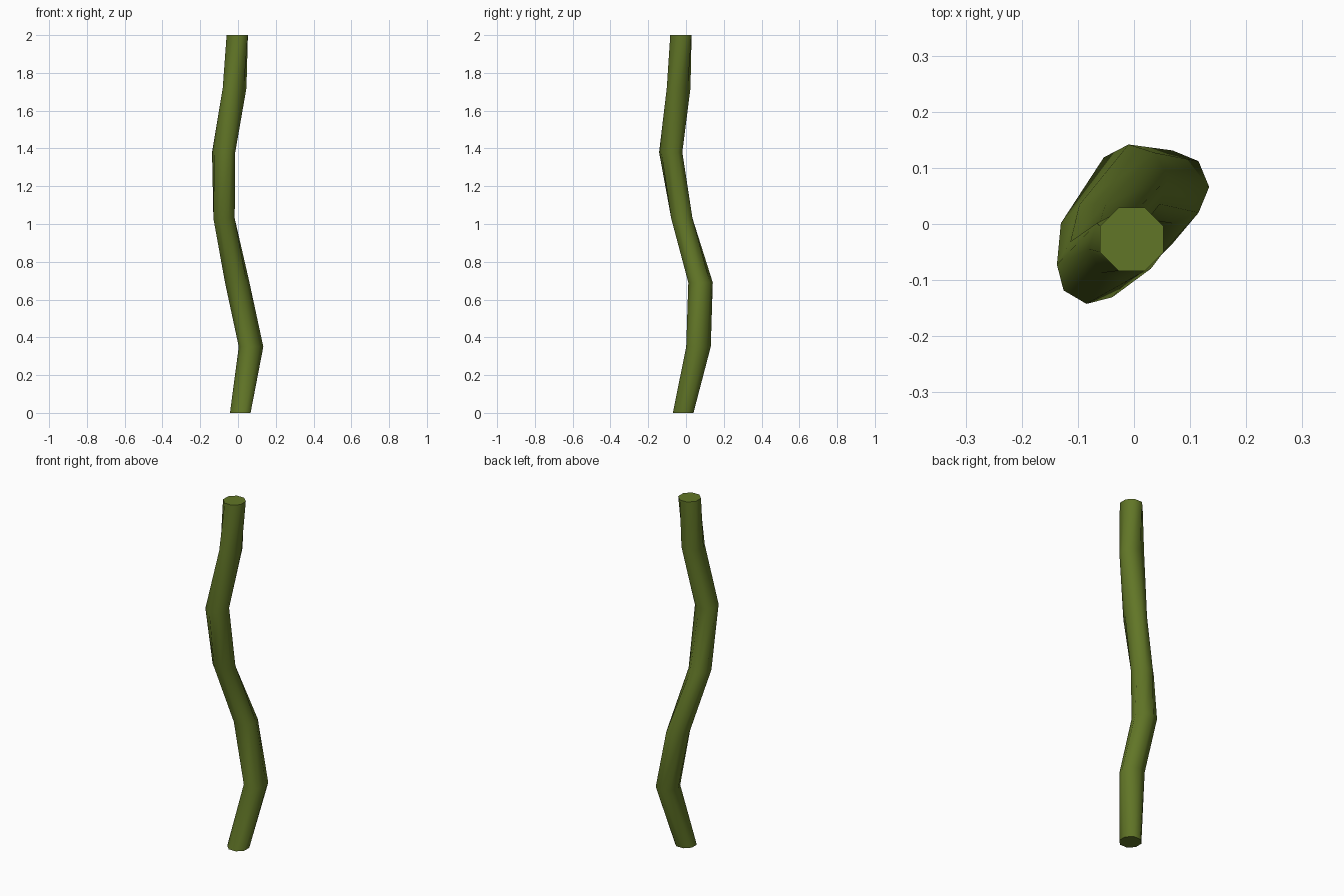
import bpy
import bmesh
from math import cos, sin, radians, tau

cube = bpy.data.objects.get("Cube")
if cube:
    bpy.data.objects.remove(cube, do_unlink=True)

SIDES = 8
# Stem joints: x, y, z, radius, twist in degrees
JOINTS = [
    (0.012, -0.015, 0.00, 0.059, 22.5),
    (0.069, 0.066, 0.35, 0.065, 0),
    (-0.004, 0.077, 0.69, 0.065, 5),
    (-0.074, -0.022, 1.03, 0.061, 22.5),
    (-0.076, -0.081, 1.38, 0.062, 37),
    (-0.018, -0.039, 1.72, 0.063, 5),
    (-0.004, -0.027, 2.00, 0.061, 22.5),
]

# Olive green stem colour
green = bpy.data.materials.new("olive_green")
green.use_nodes = True
color = (0.12, 0.18, 0.02, 1)
green.diffuse_color = color
green.node_tree.nodes["Principled BSDF"].inputs["Base Color"].default_value = color


def ring(bm, x, y, z, radius, twist):
    angles = [radians(twist) + tau * i / SIDES for i in range(SIDES)]
    return [bm.verts.new((x + radius * cos(a), y + radius * sin(a), z)) for a in angles]


# Crooked eight-sided stem, capped at both ends
bm = bmesh.new()
rings = [ring(bm, *joint) for joint in JOINTS]
for low, high in zip(rings, rings[1:]):
    for i in range(SIDES):
        j = (i + 1) % SIDES
        bm.faces.new((low[i], low[j], high[j], high[i]))
bm.faces.new(rings[0][::-1])
bm.faces.new(rings[-1])
mesh = bpy.data.meshes.new("stem")
bm.to_mesh(mesh)
bm.free()
mesh.materials.append(green)

stem = bpy.data.objects.new("stem", mesh)
bpy.context.collection.objects.link(stem)
bpy.ops.object.select_all(action="DESELECT")
stem.select_set(True)
bpy.context.view_layer.objects.active = stem
bpy.ops.object.shade_smooth_by_angle(angle=radians(50))
